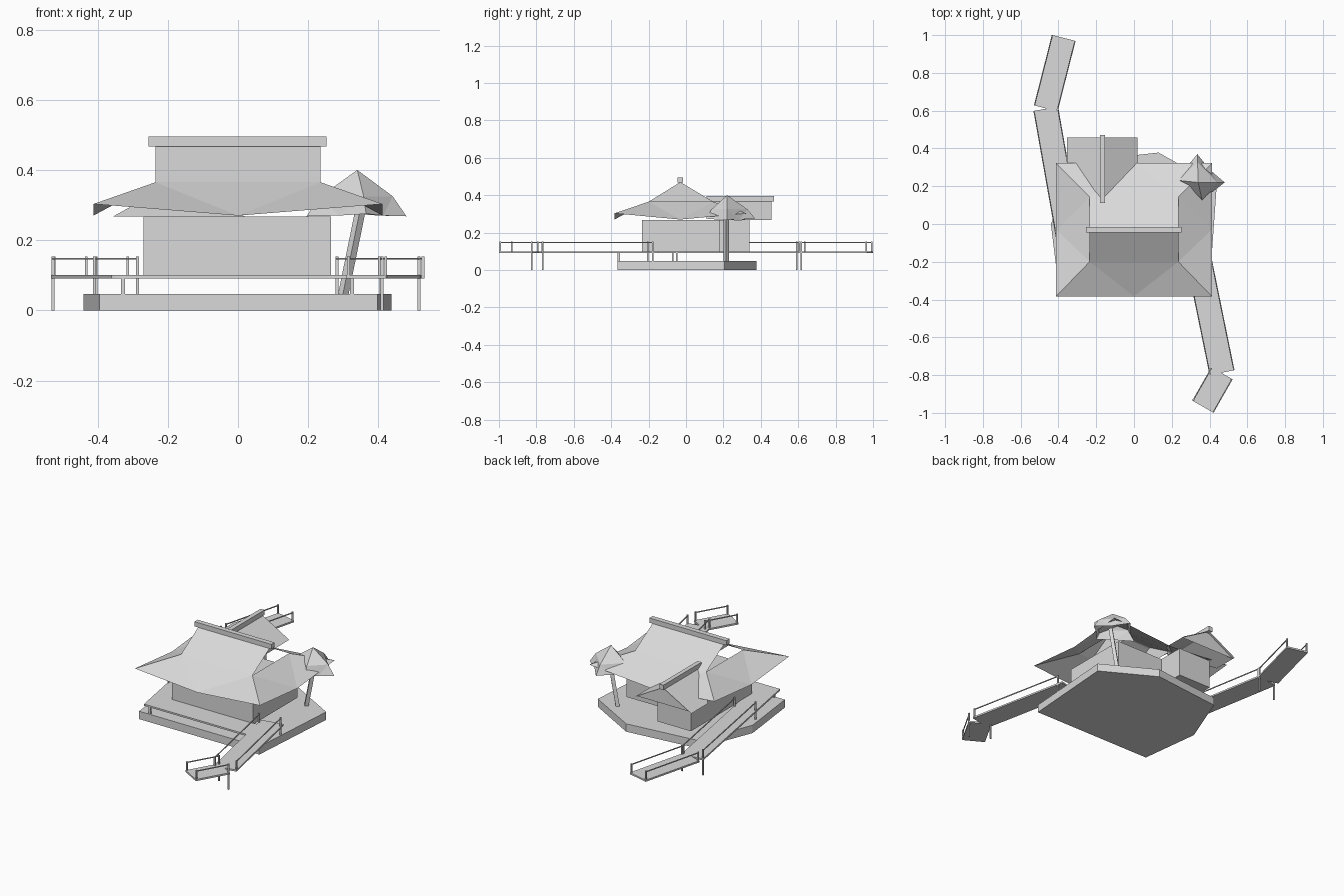
import bpy, bmesh
from math import atan2
from mathutils import Vector, Matrix

cube = bpy.data.objects.get("Cube")
if cube:
    bpy.data.objects.remove(cube, do_unlink=True)

stone = bpy.data.materials.new("plain_grey")
stone.use_nodes = True
GREY = (0.7, 0.7, 0.7, 1)
stone.diffuse_color = GREY
stone.node_tree.nodes["Principled BSDF"].inputs["Base Color"].default_value = GREY


def finish(name, bm):
    mesh = bpy.data.meshes.new(name)
    bm.to_mesh(mesh)
    bm.free()
    mesh.materials.append(stone)
    obj = bpy.data.objects.new(name, mesh)
    bpy.context.collection.objects.link(obj)
    return obj


def box(name, x, y, z):
    bm = bmesh.new()
    size = Vector((x[1] - x[0], y[1] - y[0], z[1] - z[0]))
    mid = Vector((sum(x), sum(y), sum(z))) / 2
    bmesh.ops.create_cube(bm, size=1, matrix=Matrix.Translation(mid) @ Matrix.Diagonal(size.to_4d()))
    return finish(name, bm)


def beam(name, a, b, width, height, roll=0.0):
    """Square bar running between two points."""
    a, b = Vector(a), Vector(b)
    d = b - a
    if abs(d.z) > abs(d.x) + abs(d.y):
        rot = d.to_track_quat('Z', 'Y').to_matrix().to_4x4() @ Matrix.Rotation(roll, 4, 'Z')
        size = (width, height, d.length)
    else:
        rot = Matrix.Rotation(atan2(d.y, d.x), 4, 'Z')
        size = (d.length, width, height)
    bm = bmesh.new()
    bmesh.ops.create_cube(bm, size=1, matrix=Matrix.Translation((a + b) / 2) @ rot @ Matrix.Diagonal((*size, 1)))
    return finish(name, bm)


def prism(name, outline, z0, z1):
    bm = bmesh.new()
    face = bm.faces.new([bm.verts.new((x, y, z0)) for x, y in outline])
    top = bmesh.ops.extrude_face_region(bm, geom=[face])["geom"]
    bmesh.ops.translate(bm, vec=(0, 0, z1 - z0), verts=[v for v in top if isinstance(v, bmesh.types.BMVert)])
    bmesh.ops.recalc_face_normals(bm, faces=bm.faces)
    return finish(name, bm)


def sheet(name, polygons):
    """Thin skin; sloping faces are turned to look upward."""
    bm = bmesh.new()
    for poly in polygons:
        bm.faces.new([bm.verts.new(p) for p in poly])
    bmesh.ops.remove_doubles(bm, verts=bm.verts, dist=0.0005)
    bm.normal_update()
    for f in bm.faces:
        if f.normal.z < -0.001:
            f.normal_flip()
    return finish(name, bm)


# Foundation
prism("foundation", [(-0.395, -0.367), (0.397, -0.367), (0.438, 0.205), (0.13, 0.378),
                     (-0.31, 0.33), (-0.44, 0.0)], 0, 0.047)

# House body and rear wing
box("house_body", (-0.27, 0.265), (-0.235, 0.18), (0.095, 0.268))
box("rear_wing", (-0.27, -0.05), (0.17, 0.34), (0.095, 0.268))

# Main roof: gabled top with a flared skirt whose corners lift
TX, EX = 0.235, 0.412
RIDGE_Y, TOP_Z, NECK_Z, TIP_Z, EAVE_Z = -0.03, 0.47, 0.365, 0.303, 0.27
neck_y, eave_y = (-0.2, 0.145), (-0.383, 0.322)
roof = []
for ny, ey in zip(neck_y, eave_y):
    a, b = (-TX, ny, NECK_Z), (TX, ny, NECK_Z)
    mid = (0, ey, EAVE_Z)
    roof.append([a, b, (TX, RIDGE_Y, TOP_Z), (-TX, RIDGE_Y, TOP_Z)])
    roof += [[a, (-EX, ey, TIP_Z), mid], [a, mid, b], [b, mid, (EX, ey, TIP_Z)]]
for s in (-1, 1):
    a, b = [(s * TX, y, NECK_Z) for y in neck_y]
    c, d = [(s * EX, y, TIP_Z) for y in eave_y]
    mid = (s * EX, RIDGE_Y, EAVE_Z)
    roof += [[a, c, mid], [a, mid, b], [b, mid, d]]
sheet("main_roof", roof)
box("main_ridge", (-0.255, 0.252), (-0.045, -0.015), (0.467, 0.495))

# Recessed gable walls
for s in (-1, 1):
    x = s * 0.14
    sheet("gable_wall", [[(x, neck_y[0], NECK_Z), (x, neck_y[1], NECK_Z), (x, RIDGE_Y, TOP_Z)][::s]])

# Rear wing roof with its closed gable
RX, WEST, EAST = -0.167, -0.355, 0.018
sheet("wing_roof", [[(RX, 0.12, 0.372), (RX, 0.457, 0.372), (x, 0.457, 0.268), (x, 0.3, 0.268)]
                    for x in (WEST, EAST)])
sheet("wing_gable", [[(EAST, 0.442, 0.268), (WEST, 0.442, 0.268), (RX, 0.442, 0.372)]])
box("wing_ridge", (RX - 0.013, RX + 0.013), (0.11, 0.47), (0.366, 0.395))

# Small pavilion on a leaning pole
beam("pavilion_pole", (0.3, 0.215, 0.045), (0.352, 0.215, 0.3), 0.021, 0.021, 0.7)
centre = Vector((0.34, 0.22, 0))
tips = [Vector((0.48, 0.22, 0.268)), Vector((0.335, 0.37, 0.275)),
        Vector((0.195, 0.235, 0.268)), Vector((0.365, 0.105, 0.275))]
apex = centre + Vector((0, 0, 0.4))
cap = []
for i, tip in enumerate(tips):
    nxt = tips[(i + 1) % 4]
    bend = [centre + (t - centre) * 0.72 for t in (tip, nxt)]
    for p in bend:
        p.z = 0.325
    dip = centre + ((tip + nxt) / 2 - centre) * 0.9
    dip.z = 0.27
    cap += [[apex, bend[0], bend[1]], [bend[0], tip, dip], [bend[0], dip, bend[1]], [bend[1], dip, nxt]]
sheet("pavilion_roof", cap)

# Front veranda
box("veranda", (-0.35, 0.35), (-0.37, -0.23), (0.09, 0.1))
for x in (-0.328, 0.325):
    box("veranda_leg", (x - 0.006, x + 0.006), (-0.366, -0.354), (0, 0.09))


def walkway(name, start, end, rail_from, width, start_foot, end_foot):
    """Plank deck with a handrail on each side."""
    a, b = Vector((*start, 0)), Vector((*end, 0))
    side = (b - a).normalized().cross(Vector((0, 0, 1))) * (width / 2 - 0.004)
    beam(name + "_deck", a + Vector((0, 0, 0.095)), b + Vector((0, 0, 0.095)), width, 0.01)
    first = a.lerp(b, rail_from)
    last = b - (b - a).normalized() * 0.006
    for s in (-1, 1):
        p, q = first + side * s, last + side * s
        up = Vector((0, 0, 0.147))
        beam(name + "_rail", p + up, q + up, 0.005, 0.005)
        for point, foot in ((p, start_foot), (q, end_foot)):
            beam(name + "_post", point + Vector((0, 0, foot)), point + Vector((0, 0, 0.153)), 0.008, 0.008)


# Walkways leading away at front and back
walkway("back_path", (-0.295, -0.36), (-0.467, 0.61), 0.31, 0.133, 0.0, 0.0)
walkway("back_path_end", (-0.467, 0.612), (-0.372, 0.985), 0.02, 0.13, 0.09, 0.09)
walkway("front_path", (0.338, -0.16), (0.466, -0.787), 0.05, 0.135, 0.0, 0.09)
walkway("front_path_end", (0.466, -0.79), (0.365, -0.967), 0.03, 0.13, 0.0, 0.09)
